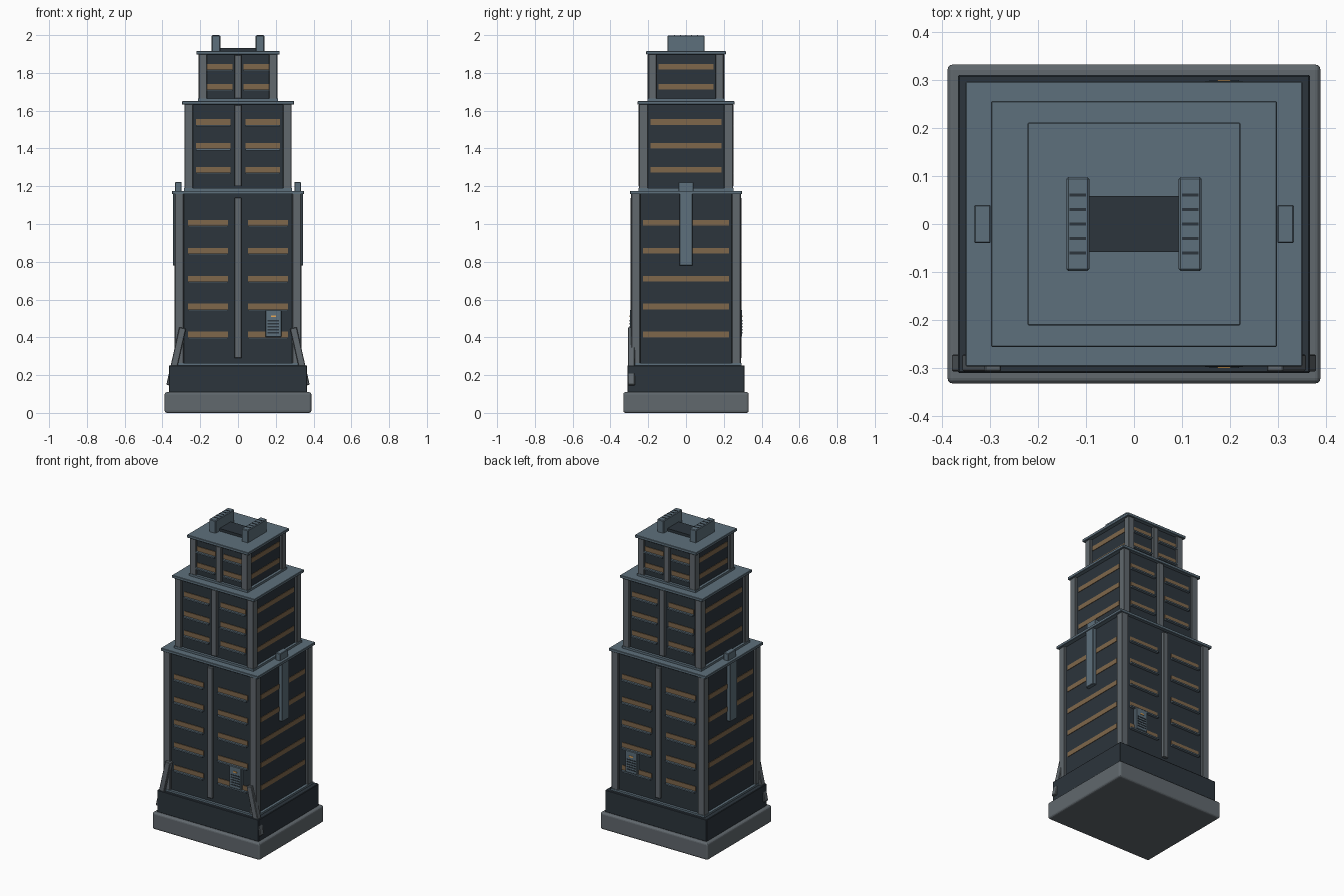
import bpy, bmesh, math
from mathutils import Matrix, Vector

if "Cube" in bpy.data.objects:
    bpy.data.objects.remove(bpy.data.objects["Cube"])


def material(name, rgb):
    m = bpy.data.materials.new(name)
    m.diffuse_color = (*rgb, 1)
    m.use_nodes = True
    m.node_tree.nodes["Principled BSDF"].inputs["Base Color"].default_value = m.diffuse_color
    return m


STEEL = material("blue_steel", (0.11, 0.16, 0.20))
STONE = material("grey_stone", (0.12, 0.14, 0.155))
DARK = material("dark_wall", (0.025, 0.035, 0.045))
AMBER = material("amber_glass", (0.21, 0.135, 0.07))
GLOW = material("lamp_glow", (0.8, 0.4, 0.1))


def boxes(name, parts, mat, bevel=0.0, segments=1):
    """One object from boxes given as (x0, x1, y0, y1, z0, z1)."""
    bm = bmesh.new()
    for x0, x1, y0, y1, z0, z1 in parts:
        size = Matrix.Diagonal((abs(x1 - x0), abs(y1 - y0), z1 - z0, 1))
        mid = Vector(((x0 + x1) / 2, (y0 + y1) / 2, (z0 + z1) / 2))
        bmesh.ops.create_cube(bm, size=1, matrix=Matrix.Translation(mid) @ size)
    me = bpy.data.meshes.new(name)
    bm.to_mesh(me)
    bm.free()
    me.materials.append(mat)
    ob = bpy.data.objects.new(name, me)
    bpy.context.collection.objects.link(ob)
    if bevel:
        mod = ob.modifiers.new("bevel", 'BEVEL')
        mod.width = bevel
        mod.segments = segments
    return ob


def block(name, x, y, z0, z1, mat, bevel=0.0, segments=1):
    return boxes(name, [(-x, x, -y, y, z0, z1)], mat, bevel, segments)


SIDES = (-1, 1)

# Plinth
block("base_slab", 0.388, 0.332, 0, 0.11, STONE, 0.012, 3)
block("plinth", 0.366, 0.31, 0.108, 0.252, DARK, 0.003)


def tier(name, px, py, z0, z1, pw, plate, win_x, win_y, win_z, fin_z):
    """A storey block: wall, corner pillars, plates, fins, windows and sills."""
    wx, wy = px - 0.014, py - 0.014
    block(name + "_wall", wx, wy, z0, z1, DARK)
    block(name + "_foot_trim", px + 0.003, py + 0.003, z0, z0 + 0.014, STEEL)
    block(name + "_roof_plate", plate[0], plate[1], z1 - 0.005, z1 + 0.013, STEEL, 0.002)
    # Corner pillars
    boxes(name + "_pillars", [(sx * px, sx * (px - pw), sy * py, sy * (py - pw), z0, z1)
                              for sx in SIDES for sy in SIDES], STONE, 0.003)
    # Central fins front and back
    boxes(name + "_fins", [(-0.018, 0.018, s * (wy - 0.01), s * (py + 0.003), *fin_z)
                           for s in SIDES], STONE, 0.002)
    # Window bands on all four sides, sills front and back
    glass, sills = [], []
    h = 0.015
    for z in win_z:
        for s in SIDES:
            glass.append((s * (wx - 0.01), s * (wx + 0.003), -win_y, win_y, z - h, z + h))
            for t in SIDES:
                a, b = t * win_x[0], t * win_x[1]
                glass.append((a, b, s * (wy - 0.01), s * (wy + 0.004), z - h, z + h))
                sills.append((a, b, s * (wy - 0.01), s * (py + 0.004), z - h - 0.009, z - h))
    boxes(name + "_windows", glass, AMBER)
    boxes(name + "_sills", sills, STEEL)


tier("lower_tier", 0.335, 0.29, 0.25, 1.163, 0.048, (0.35, 0.296), (0.053, 0.264), 0.227,
     [0.415 + 0.148 * i for i in range(5)], (0.29, 1.14))
tier("middle_tier", 0.284, 0.248, 1.176, 1.637, 0.046, (0.297, 0.256), (0.04, 0.222), 0.187,
     [1.288 + 0.126 * i for i in range(3)], (1.2, 1.63))
tier("upper_tier", 0.208, 0.2, 1.65, 1.903, 0.044, (0.221, 0.211), (0.03, 0.165), 0.146,
     [1.727, 1.833], (1.664, 1.895))

# Side buttress fins with cap blocks
boxes("side_fins", [(s * 0.3, s * 0.345, -0.035, 0.035, 0.78, 1.17) for s in SIDES], STEEL, 0.003)
boxes("side_fin_caps", [(s * 0.298, s * 0.333, -0.04, 0.04, 1.16, 1.222) for s in SIDES],
      STEEL, 0.003)

# Slanted braces at the front corners
top, bottom = Vector((0.293, -0.289, 0.45)), Vector((0.362, -0.289, 0.145))
for s in SIDES:
    length = (top - bottom).length
    ob = boxes("front_brace", [(-0.018, 0.018, -0.018, 0.018, -length / 2, length / 2)],
               STONE, 0.003)
    mid = (top + bottom) / 2
    ob.location = (s * mid.x, mid.y, mid.z)
    ob.rotation_euler.y = -s * math.atan2(bottom.x - top.x, top.z - bottom.z)

# Vent panels, front and back
boxes("vent_panels", [(0.145, 0.23, s * 0.27, s * 0.297, 0.402, 0.545) for s in SIDES],
      STEEL, 0.003)
boxes("vent_slats", [(0.157, 0.218, s * 0.29, s * 0.299, z, z + 0.007)
                     for s in SIDES for z in (0.42, 0.436, 0.452, 0.468, 0.484)], DARK)
boxes("vent_lamps", [(0.174, 0.201, s * 0.29, s * 0.3, 0.507, 0.515) for s in SIDES], GLOW)

# Rooftop deck with two slotted blocks
block("roof_deck", 0.1, 0.058, 1.91, 1.933, DARK)
boxes("roof_blocks", [(s * 0.093, s * 0.14, -0.098, 0.098, 1.91, 1.998) for s in SIDES],
      STEEL, 0.004)
boxes("roof_block_slots", [(s * 0.1, s * 0.134, y - 0.003, y + 0.003, 1.99, 2.0)
                           for s in SIDES for y in (-0.06, -0.03, 0, 0.03, 0.06)], DARK)
